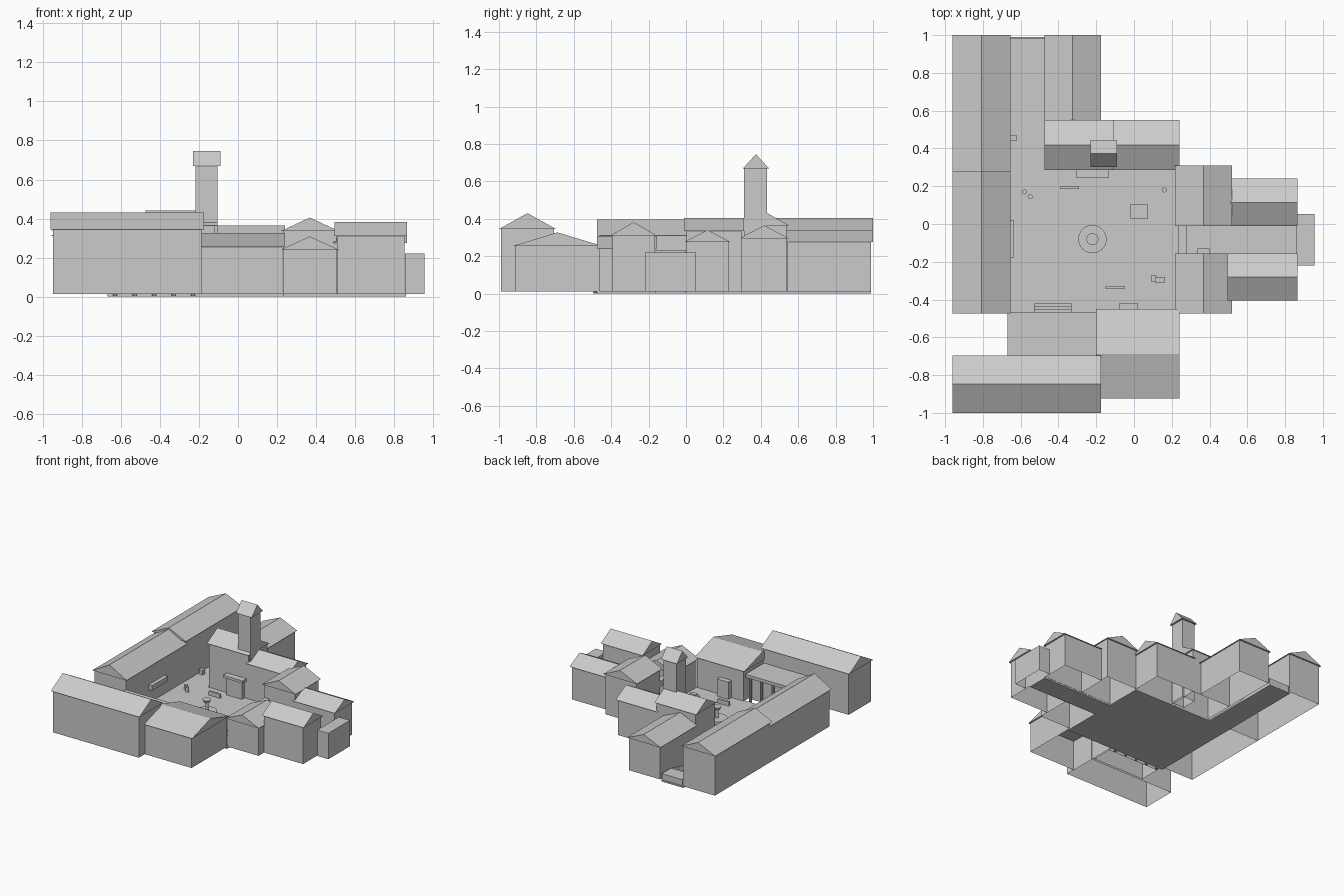
import bpy, math

def mesh(name, verts, faces):
    me = bpy.data.meshes.new(name)
    me.from_pydata(verts, [], faces)
    me.update()
    ob = bpy.data.objects.new(name, me)
    bpy.context.collection.objects.link(ob)
    return ob

def box(name, x0, x1, y0, y1, z0, z1, open_bottom=False):
    v = [(x, y, z) for z in (z0, z1) for x, y in ((x0, y0), (x1, y0), (x1, y1), (x0, y1))]
    f = [(i, (i + 1) % 4, (i + 1) % 4 + 4, i + 4) for i in range(4)] + [(4, 5, 6, 7)]
    if not open_bottom:
        f.append((3, 2, 1, 0))
    return mesh(name, v, f)

def cyl(name, x, y, z0, z1, r, n=16, r2=None):
    bpy.ops.mesh.primitive_cone_add(vertices=n, radius1=r, radius2=r if r2 is None else r2,
                                    depth=z1 - z0, location=(x, y, (z0 + z1) / 2))
    bpy.context.object.name = name

def roof(name, x0, x1, y0, y1, eave, top, axis):
    """Gabled prism with its ridge along the given axis."""
    if axis == 'x':
        m = (y0 + y1) / 2
        a, b = [[(x, y0, eave), (x, y1, eave), (x, m, top)] for x in (x0, x1)]
    else:
        m = (x0 + x1) / 2
        a, b = [[(x1, y, eave), (x0, y, eave), (m, y, top)] for y in (y0, y1)]
    return mesh(name, a + b, [(2, 1, 0), (3, 4, 5), (0, 1, 4, 3), (1, 2, 5, 4), (2, 0, 3, 5)])

def house(name, x0, x1, y0, y1, eave, top, axis, inset=0.012):
    i = inset
    box(name + "_walls", x0 + i, x1 - i, y0 + i, y1 - i, 0.012, eave, True)
    roof(name + "_roof", x0, x1, y0, y1, eave, top, axis)

# Paving of courtyard, rear alley and side alley
box("courtyard_paving", -0.67, 0.235, -0.475, 0.30, 0, 0.012)
box("rear_alley_paving", -0.67, -0.475, 0.30, 0.99, 0, 0.012)
box("side_alley_paving", 0.235, 0.86, -0.167, 0.0, 0, 0.012)

# Gabled buildings: extents, eave, ridge, ridge axis
for h in (
    ("west_wing_front", -0.96, -0.655, -0.475, 0.30, 0.31, 0.395, 'y'),
    ("west_wing_rear", -0.96, -0.655, 0.275, 1.0, 0.335, 0.405, 'y'),
    ("rear_wing", -0.475, -0.175, 0.53, 1.0, 0.275, 0.34, 'y'),
    ("hall_high", -0.475, -0.105, 0.285, 0.55, 0.365, 0.44, 'x'),
    ("hall_low", -0.13, 0.24, 0.285, 0.55, 0.295, 0.365, 'x'),
    ("south_house", -0.20, 0.24, -0.925, -0.45, 0.255, 0.327, 'x'),
    ("southwest_house", -0.96, -0.175, -1.0, -0.695, 0.345, 0.43, 'x'),
    ("gate_house_south", 0.218, 0.518, -0.475, -0.155, 0.24, 0.308, 'y'),
    ("gate_house_north", 0.218, 0.518, -0.01, 0.31, 0.335, 0.405, 'y'),
    ("east_house_south", 0.495, 0.865, -0.405, -0.155, 0.31, 0.382, 'x'),
    ("east_house_north", 0.49, 0.865, -0.01, 0.24, 0.275, 0.34, 'x'),
):
    house(*h)

# Flat block closing the side alley, and the gate lintel
box("alley_end_block", 0.857, 0.955, -0.22, 0.053, 0.012, 0.22, True)
box("gate_lintel", 0.235, 0.28, -0.17, 0.0, 0.185, 0.23)
box("alley_awning", 0.335, 0.40, -0.16, -0.13, 0.14, 0.155)

# Tower with gabled cap
box("tower_shaft", -0.218, -0.105, 0.31, 0.432, 0.012, 0.67, True)
roof("tower_cap", -0.23, -0.09, 0.303, 0.445, 0.668, 0.745, 'x')
box("tower_portal", -0.285, -0.15, 0.262, 0.30, 0.012, 0.15)
box("portal_hood", -0.307, -0.132, 0.247, 0.30, 0.15, 0.17)

# Portico with columns and steps
box("portico_roof", -0.67, -0.20, -0.70, -0.465, 0.205, 0.23)
box("portico_back_wall", -0.66, -0.20, -0.69, -0.52, 0.012, 0.205, True)
for i in range(5):
    cyl("portico_column", -0.63 + i * 0.1, -0.487, 0.0, 0.205, 0.011, 10)
for i in range(3):
    box("portico_step", -0.53, -0.33, -0.475, -0.42 - i * 0.015, 0.012, 0.022 + i * 0.01)

# Rear alley stairs
for i, y in enumerate((0.65, 0.69, 0.75, 0.775, 0.80, 0.825, 0.845, 0.87)):
    box("alley_stair", -0.66, -0.475, y, 0.985, 0.008, 0.019 + i * 0.006)

# Fountain
cyl("fountain_basin", -0.22, -0.08, 0.01, 0.035, 0.075, 24)
cyl("fountain_stem", -0.22, -0.08, 0.035, 0.105, 0.011, 12)
cyl("fountain_bowl", -0.22, -0.08, 0.10, 0.125, 0.02, 16, 0.032)

# Courtyard furniture and doors
box("south_door", -0.08, 0.02, -0.47, -0.422, 0.012, 0.15)
box("west_awning", -0.67, -0.637, -0.18, 0.022, 0.12, 0.16)
box("bench_north", -0.39, -0.29, 0.185, 0.20, 0.012, 0.045)
box("bench_south", -0.15, -0.05, -0.345, -0.328, 0.012, 0.045)
box("trough", -0.02, 0.075, 0.03, 0.103, 0.01, 0.04)
box("crate_wall", -0.655, -0.622, 0.44, 0.472, 0.012, 0.05)
box("crate_a", 0.09, 0.12, -0.305, -0.272, 0.012, 0.042)
box("crate_b", 0.112, 0.165, -0.31, -0.28, 0.012, 0.05)
for x, y in ((-0.58, 0.17), (-0.55, 0.145), (0.16, 0.18)):
    cyl("barrel", x, y, 0.012, 0.05, 0.013, 12)
